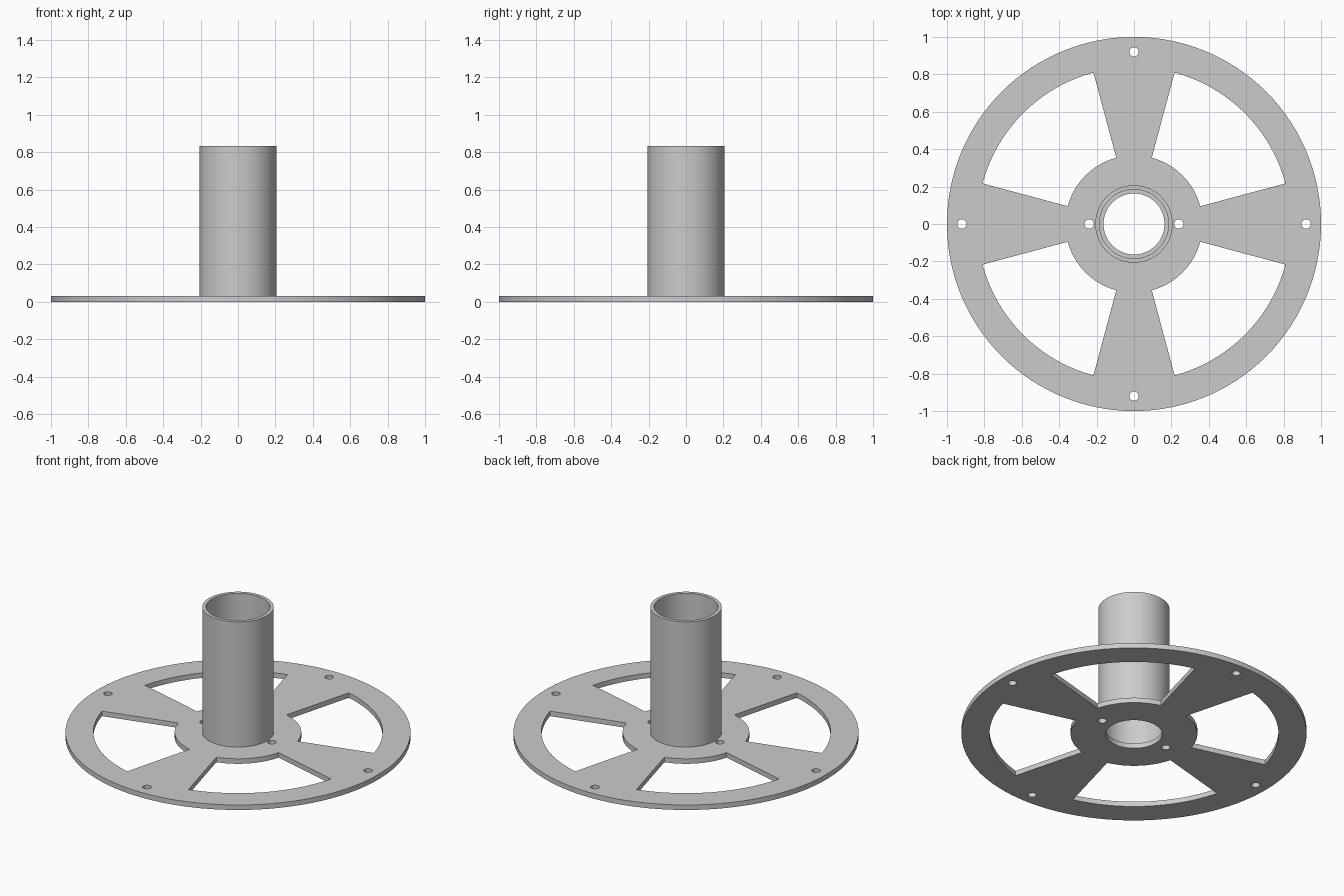
import bpy, bmesh, math

if "Cube" in bpy.data.objects:
    bpy.data.objects.remove(bpy.data.objects["Cube"])

T = 0.032          # plate thickness
TOP = 0.833        # top of the tube
SEG = 128

grey = bpy.data.materials.new("light grey")
grey.diffuse_color = (0.6, 0.6, 0.6, 1)
grey.use_nodes = True
grey.node_tree.nodes["Principled BSDF"].inputs["Base Color"].default_value = grey.diffuse_color


def arc(r, a0, a1, n, cx=0.0, cy=0.0):
    """n points along an arc, angles in degrees, end included."""
    pts = []
    for i in range(n):
        a = math.radians(a0 + (a1 - a0) * i / (n - 1))
        pts.append((cx + r * math.cos(a), cy + r * math.sin(a)))
    return pts


def circle(r, n, cx=0.0, cy=0.0):
    return arc(r, 0, 360, n + 1, cx, cy)[:-1]


def finish(name, bm):
    bmesh.ops.remove_doubles(bm, verts=bm.verts, dist=1e-5)
    bmesh.ops.recalc_face_normals(bm, faces=bm.faces)
    me = bpy.data.meshes.new(name)
    bm.to_mesh(me)
    bm.free()
    me.materials.clear()
    me.materials.append(grey)
    ob = bpy.data.objects.new(name, me)
    bpy.context.collection.objects.link(ob)
    bpy.ops.object.select_all(action='DESELECT')
    ob.select_set(True)
    bpy.context.view_layer.objects.active = ob
    bpy.ops.object.shade_smooth_by_angle(angle=math.radians(30))
    return ob


# Flange outline: rim, centre bore, four windows, bolt holes
loops = [circle(1.0, SEG), circle(0.163, 64)]
for k in range(4):
    a = 90 * k
    loops.append(arc(0.838, a + 15, a + 75, 25) + arc(0.367, a + 75, a + 15, 17))
    c, s = math.cos(math.radians(a)), math.sin(math.radians(a))
    loops.append(circle(0.025, 24, 0.92 * c, 0.92 * s))
for x in (-0.24, 0.24):
    loops.append(circle(0.025, 24, x, 0))

# Flange plate: filled flat curve, extruded
cu = bpy.data.curves.new("flange_outline", 'CURVE')
cu.dimensions = '2D'
cu.fill_mode = 'BOTH'
cu.extrude = T / 2
for pts in loops:
    sp = cu.splines.new('POLY')
    sp.points.add(len(pts) - 1)
    for p, (x, y) in zip(sp.points, pts):
        p.co = (x, y, 0, 1)
    sp.use_cyclic_u = True
outline = bpy.data.objects.new("flange_outline", cu)
bpy.context.collection.objects.link(outline)
dg = bpy.context.evaluated_depsgraph_get()
flat = bpy.data.meshes.new_from_object(outline.evaluated_get(dg))
bm = bmesh.new()
bm.from_mesh(flat)
bmesh.ops.translate(bm, verts=bm.verts, vec=(0, 0, T / 2))
bpy.data.objects.remove(outline)
finish("flange_plate", bm)

# Hollow tube: rectangular profile spun around z
bm = bmesh.new()
prof = [(0.207, T), (0.207, TOP), (0.185, TOP), (0.185, T)]
rings = [[bm.verts.new((x, y, z)) for x, y in circle(r, 96)] for r, z in prof]
for j in range(4):
    a, b = rings[j], rings[(j + 1) % 4]
    for i in range(96):
        n = (i + 1) % 96
        bm.faces.new((a[i], a[n], b[n], b[i]))
finish("hub_tube", bm)
